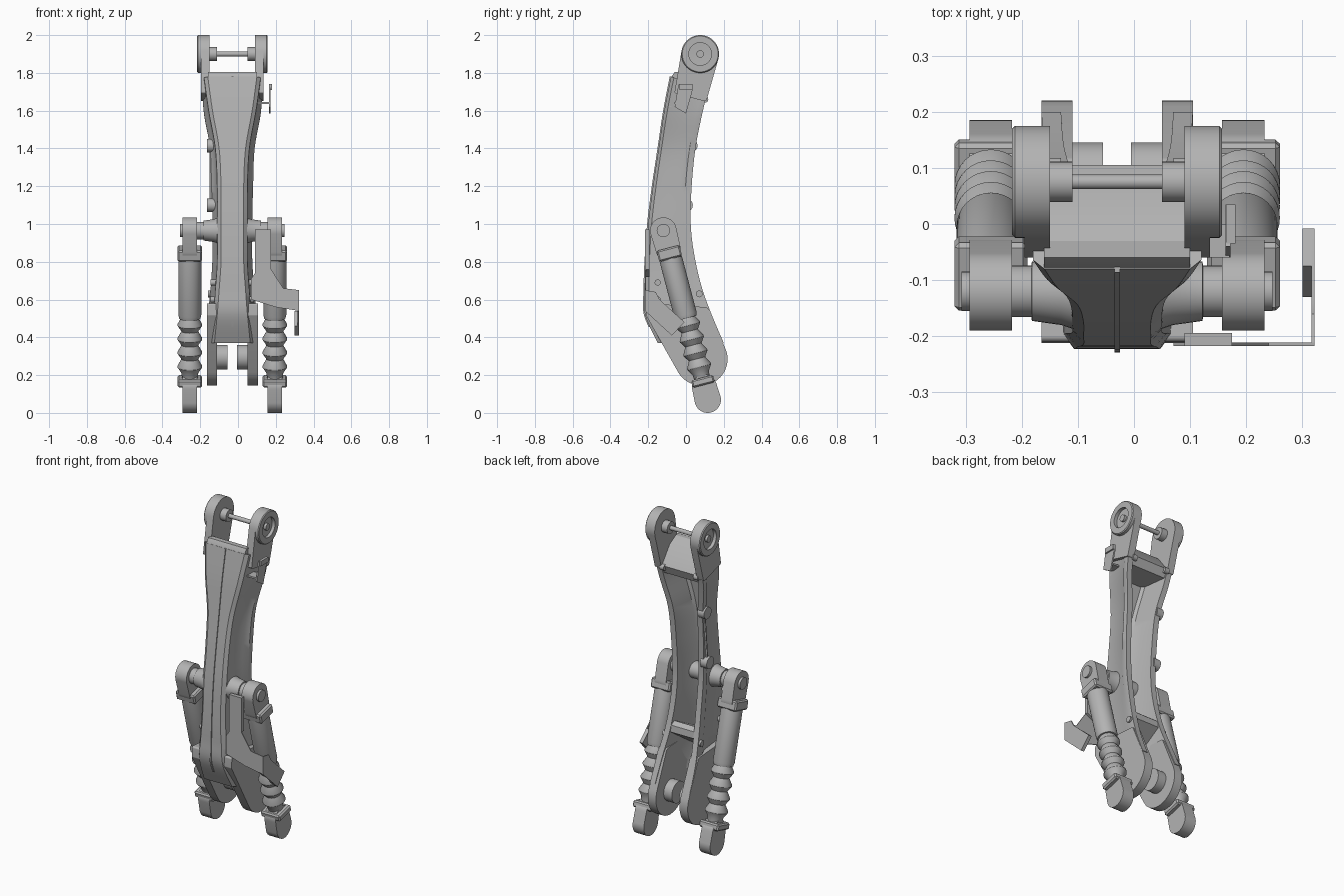
import bpy, bmesh, math
from mathutils import Vector, Matrix, geometry

cube = bpy.data.objects.get("Cube")
if cube:
    bpy.data.objects.remove(cube, do_unlink=True)

metal = bpy.data.materials.new("grey_metal")
metal.use_nodes = True
GREY = (0.45, 0.45, 0.45, 1)
metal.diffuse_color = GREY
metal.node_tree.nodes["Principled BSDF"].inputs["Base Color"].default_value = GREY

MID = -0.03                       # centre plane of the arm
SIDES = (("left", 1), ("right", -1))


def finish(name, bm, angle=30):
    bmesh.ops.recalc_face_normals(bm, faces=bm.faces)
    mesh = bpy.data.meshes.new(name)
    bm.to_mesh(mesh)
    bm.free()
    mesh.materials.append(metal)
    ob = bpy.data.objects.new(name, mesh)
    bpy.context.collection.objects.link(ob)
    bpy.ops.object.select_all(action='DESELECT')
    ob.select_set(True)
    bpy.context.view_layer.objects.active = ob
    bpy.ops.object.shade_smooth_by_angle(angle=math.radians(angle))
    return ob


def skin(bm, rings, closed=False):
    loops = [[bm.verts.new(p) for p in ring] for ring in rings]
    n = len(loops[0])
    for a, b in zip(loops, loops[1:]):
        for i in range(n):
            j = (i + 1) % n
            bm.faces.new((a[i], a[j], b[j], b[i]))
    bm.faces.new(loops[0])
    bm.faces.new(loops[-1])


def prism(name, outline, x0, x1):
    """Extrude a (y, z) outline along x."""
    bm = bmesh.new()
    skin(bm, [[(x, y, z) for y, z in outline] for x in (x0, x1)])
    return finish(name, bm)


def hull(*circles):
    """Convex outline around (y, z, radius) circles."""
    pts = []
    for y, z, r in circles:
        for i in range(48):
            a = math.tau * i / 48
            pts.append(Vector((y + r * math.cos(a), z + r * math.sin(a))))
    return [pts[i] for i in geometry.convex_hull_2d(pts)]


def lathe(name, profile, origin, axis, n=32):
    """Turn a (radius, distance) profile around an axis."""
    turn = Vector(axis).to_track_quat('Z', 'Y')
    bm = bmesh.new()
    skin(bm, [[Vector(origin) + turn @ Vector((r * math.cos(math.tau * i / n),
               r * math.sin(math.tau * i / n), s)) for i in range(n)]
              for r, s in profile])
    return finish(name, bm)


def rod(name, r, x0, x1, y, z):
    return lathe(name, [(r, 0), (r, x1 - x0)], (x0, y, z), (1, 0, 0))


def block(name, size, matrix, bevel=0.0):
    bm = bmesh.new()
    bmesh.ops.create_cube(bm, size=1)
    bmesh.ops.scale(bm, vec=size, verts=bm.verts)
    if bevel:
        bmesh.ops.bevel(bm, geom=bm.edges[:], offset=bevel, segments=1, affect='EDGES')
    bm.transform(matrix)
    return finish(name, bm)


def smooth_path(rows, steps=5):
    """Catmull-Rom interpolation of rows of numbers."""
    out = []
    for k in range(len(rows) - 1):
        a, b, c, d = (rows[min(max(k + o, 0), len(rows) - 1)] for o in (-1, 0, 1, 2))
        for s in range(steps):
            t = s / steps
            out.append([q + t / 2 * (r - p + t * (2*p - 5*q + 4*r - u + t * (3*(q - r) + u - p)))
                        for p, q, r, u in zip(a, b, c, d)])
    return out + [rows[-1]]


# Main arm: front y, z / back y, z / front and back half widths
stations = smooth_path([
    (-.08, 1.78, .12, 1.72, .15, .16),
    (-.115, 1.6, .085, 1.58, .125, .15),
    (-.145, 1.4, .05, 1.4, .09, .118),
    (-.175, 1.2, .03, 1.2, .08, .11),
    (-.2, 1.0, .025, 1.0, .08, .105),
    (-.214, .8, .045, .83, .08, .105),
    (-.219, .65, .085, .66, .09, .115),
    (-.217, .52, .14, .51, .1, .13),
    (-.15, .37, .2, .37, .115, .135)])

rings, rib_front = [], []
for yf, zf, yb, zb, wf, wb in stations:
    half = [(0, wf - .02), (.08, wf), (.7, wf + .3 * (wb - wf)), (.84, wb), (1, wb),
            (1, wb - .035), (.25, wf - .03), (.17, wf - .045)]
    section = half + [(u, -w) for u, w in reversed(half)]
    rings.append([(MID + w, yf + u * (yb - yf), zf + u * (zb - zf)) for u, w in section])
    rib_front.append((yf, zf))
bm = bmesh.new()
skin(bm, rings)
finish("arm_channel", bm, 35)

# Centre rib on the front of the arm
rib_front = rib_front[:-3]
prism("front_rib", [(y - .006, z) for y, z in rib_front]
      + [(y + .02, z) for y, z in reversed(rib_front)], MID - .005, MID + .005)

# Cross walls that close the channel
prism("top_saddle", [(-.08, 1.775), (-.06, 1.805), (-.03, 1.805), (.03, 1.77), (.105, 1.67),
                     (.085, 1.62), (-.09, 1.62)], MID - .13, MID + .13)
prism("lower_bridge", [(.05, .71), (.075, .69), (.08, .65), (-.17, .48), (-.2, .58)],
      MID - .09, MID + .09)

# Top fork ears, lower lugs and their pins
for side, s in SIDES:
    def span(a, b):
        return sorted((MID + s * a, MID + s * b))
    prism(side + "_ear", hull((.075, 1.9, .1), (-.05, 1.7, .01), (.1, 1.66, .01)), *span(.12, .165))
    lathe(side + "_ear_ring", [(.02, .0), (.06, .002), (.06, .022), (.095, .022), (.1, .017), (.1, -.02)],
          (MID + s * .165, .075, 1.9), (s, 0, 0), 48)
    rod(side + "_ear_pin_end", .02, *span(.16, .18), .075, 1.9)
    rod(side + "_ear_collar", .036, *span(.08, .125), .075, 1.9)
    prism(side + "_lug", hull((.08, .285, .14), (-.2, .52, .012), (-.2, .57, .01), (.1, .54, .02)),
          *span(.08, .135))
    rod(side + "_lug_boss", .065, *span(.025, .085), .08, .295)
rod("top_pin", .013, MID - .1, MID + .1, .075, 1.9)

# Cross tube that carries the struts
TOP, LOW = Vector((0, -.12, .965)), Vector((0, .115, .07))
rod("cross_tube", .05, MID - .12, MID + .12, TOP.y, TOP.z)
axis = (LOW - TOP).normalized()
length = (LOW - TOP).length
frame = axis.to_track_quat('Z', 'X').to_matrix().to_4x4()

for side, s in SIDES:
    x = MID + s * .225
    # Tapered trunnion and pin
    lathe(side + "_trunnion", [(.07, .07), (.06, .1), (.053, .15), (.053, .152), (.046, .153), (.046, .19)],
          (MID, TOP.y, TOP.z), (s, 0, 0))
    rod(side + "_upper_pin", .035, x - .052, x + .052, TOP.y, TOP.z)
    origin = Vector((x, TOP.y, TOP.z))

    def along(d):
        return origin + axis * d

    def eye(name, c, r, d):
        p = along(d)
        prism(name, hull((c.y, c.z, r), (p.y, p.z, r - .004)), x - .038, x + .038)

    eye(side + "_upper_eye", TOP, .07, .1)
    eye(side + "_lower_eye", LOW, .07, length - .07)
    # Square collars at both ends of the strut
    across = Matrix.Rotation(math.atan2(axis.y, -axis.z), 4, 'X')
    for label, d, h, depth in (("upper", .125, .06, .125), ("lower", .825, .04, .12)):
        block(side + "_" + label + "_collar", (.13, depth, h),
              Matrix.Translation(along(d)) @ across, .008)
    # Damper body
    lathe(side + "_strut_body", [(.058, .13), (.061, .16), (.061, .46), (.056, .48)], origin, axis)
    # Bellows with repeated folds
    folds = [(.045, .47)]
    for k in range(4):
        start = .48 + k * .076
        folds += [(.047, start), (.065, start + .032), (.065, start + .04), (.045, start + .07)]
    lathe(side + "_bellows", folds + [(.04, .82)], origin, axis)


# Bent sheet bracket on the left strut
def front_plate(name, outline, y0, y1):
    bm = bmesh.new()
    skin(bm, [[(x, y, z) for x, z in outline] for y in (y0, y1)])
    return finish(name, bm)


front_plate("bracket_front", [(.09, .97), (.175, .97), (.175, .76), (.24, .66), (.322, .65),
                              (.322, .54), (.2, .56), (.07, .6), (.07, .71), (.09, .74)], -.217, -.211)
front_plate("bracket_pad", [(.09, .97), (.175, .97), (.175, .76), (.09, .72)], -.212, -.194)
prism("bracket_side", [(-.217, .65), (-.16, .64), (-.14, .6), (-.008, .48), (-.075, .41), (-.217, .54)],
      .316, .322)
prism("bracket_tab", [(-.075, .54), (-.008, .48), (-.075, .41), (-.13, .46)], .3, .317)

# Bent sensor plate near the top
prism("sensor_plate", [(-.04, 1.74), (.035, 1.71), (0, 1.585), (-.06, 1.62)], .163, .172)
block("sensor_foot", (.07, .06, .01), Matrix.Translation((.135, -.03, 1.64)))
block("sensor_lip", (.016, .07, .03), Matrix.Translation((.173, 0, 1.725)))

# Hose run and clips along the right flank
lathe("side_hose", [(.008, 0), (.008, .34)], (-.143, .0, 1.08), (0, .03, .34), 12)
for k, (y, z) in enumerate(((0, 1.1), (.025, 1.415))):
    rod("hose_clip_%d" % (k + 1), .036, -.165, -.12, y, z)

# Small bolts on the flanks and the back edge
for side, s in SIDES:
    for z in (.6, .69):
        rod("%s_bolt_%d" % (side, round(z * 100)), .016, *sorted((MID + s * .08, MID + s * .115)), -.15, z)
    for y, z in ((.1, 1.66), (.07, .63)):
        x = MID + s * .115
        rod("%s_back_nub_%d" % (side, round(z * 100)), .018, x - .015, x + .015, y, z)
